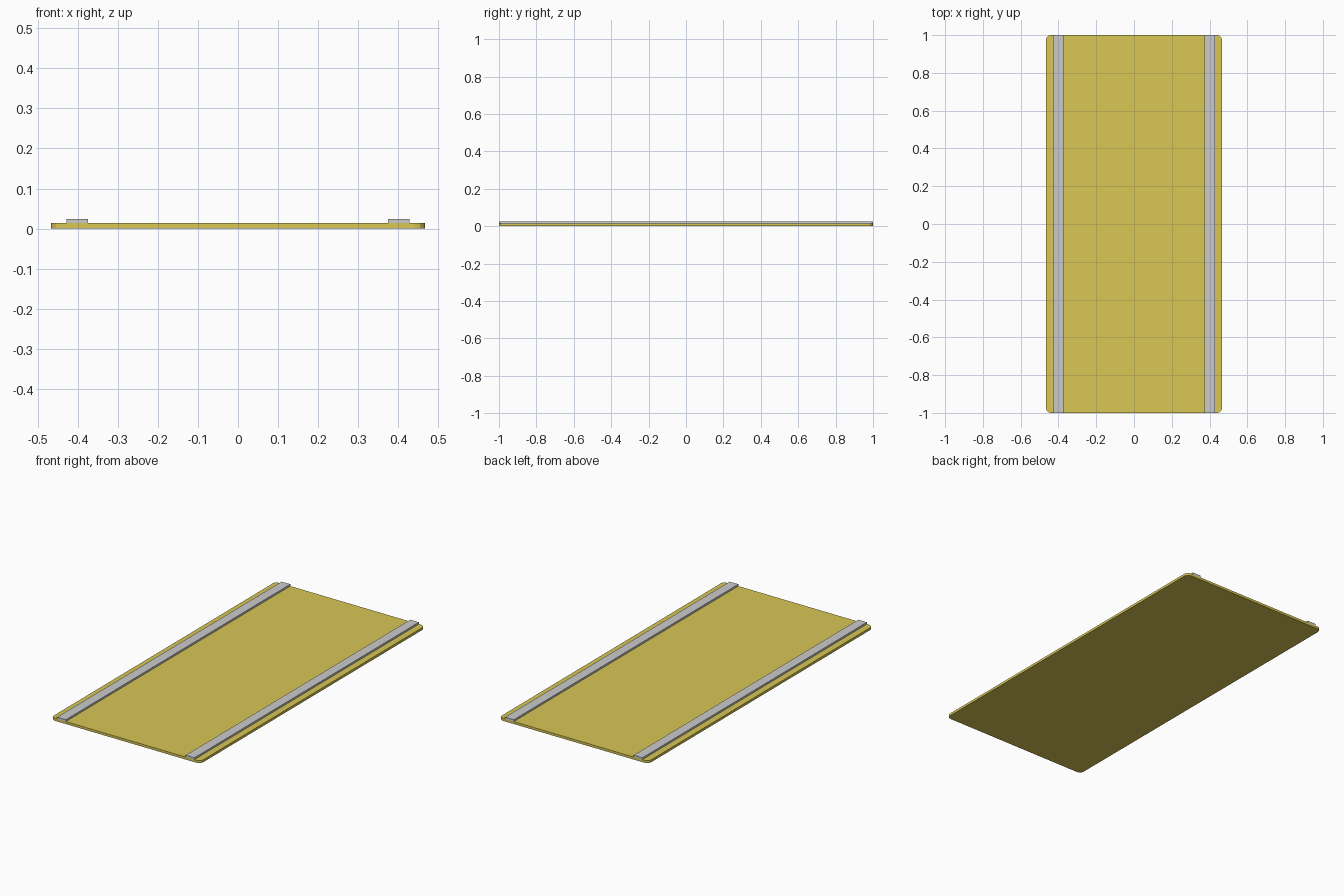
import bpy, bmesh

if "Cube" in bpy.data.objects:
    bpy.data.objects.remove(bpy.data.objects["Cube"])


def block(name, x0, x1, y, z0, z1, radius=0.0, segments=1):
    """Box with optional rounding of its vertical corners."""
    bm = bmesh.new()
    bmesh.ops.create_cube(bm, size=1)
    for v in bm.verts:
        v.co.x = (x0 + x1) / 2 + v.co.x * (x1 - x0)
        v.co.y *= 2 * y
        v.co.z = (z0 + z1) / 2 + v.co.z * (z1 - z0)
    if radius:
        upright = [e for e in bm.edges
                   if abs(e.verts[0].co.z - e.verts[1].co.z) > 1e-5]
        bmesh.ops.bevel(bm, geom=upright, offset=radius, segments=segments,
                        profile=0.5, affect='EDGES')
    mesh = bpy.data.meshes.new(name)
    bm.to_mesh(mesh)
    bm.free()
    obj = bpy.data.objects.new(name, mesh)
    bpy.context.collection.objects.link(obj)
    return obj


# Yellow base panel with rounded corners
yellow = bpy.data.materials.new("yellow_panel")
yellow.diffuse_color = (0.69, 0.57, 0.09, 1)
yellow.use_nodes = True
yellow.node_tree.nodes["Principled BSDF"].inputs["Base Color"].default_value = yellow.diffuse_color
panel = block("panel", -0.466, 0.466, 1.0, 0.0, 0.014, radius=0.025, segments=3)
panel.data.materials.append(yellow)

# Two raised grey rails along the long edges
for side, label in ((-1, "left"), (1, "right")):
    centre = side * 0.401
    block(label + "_rail", centre - 0.027, centre + 0.027, 1.0, 0.014, 0.0245)
